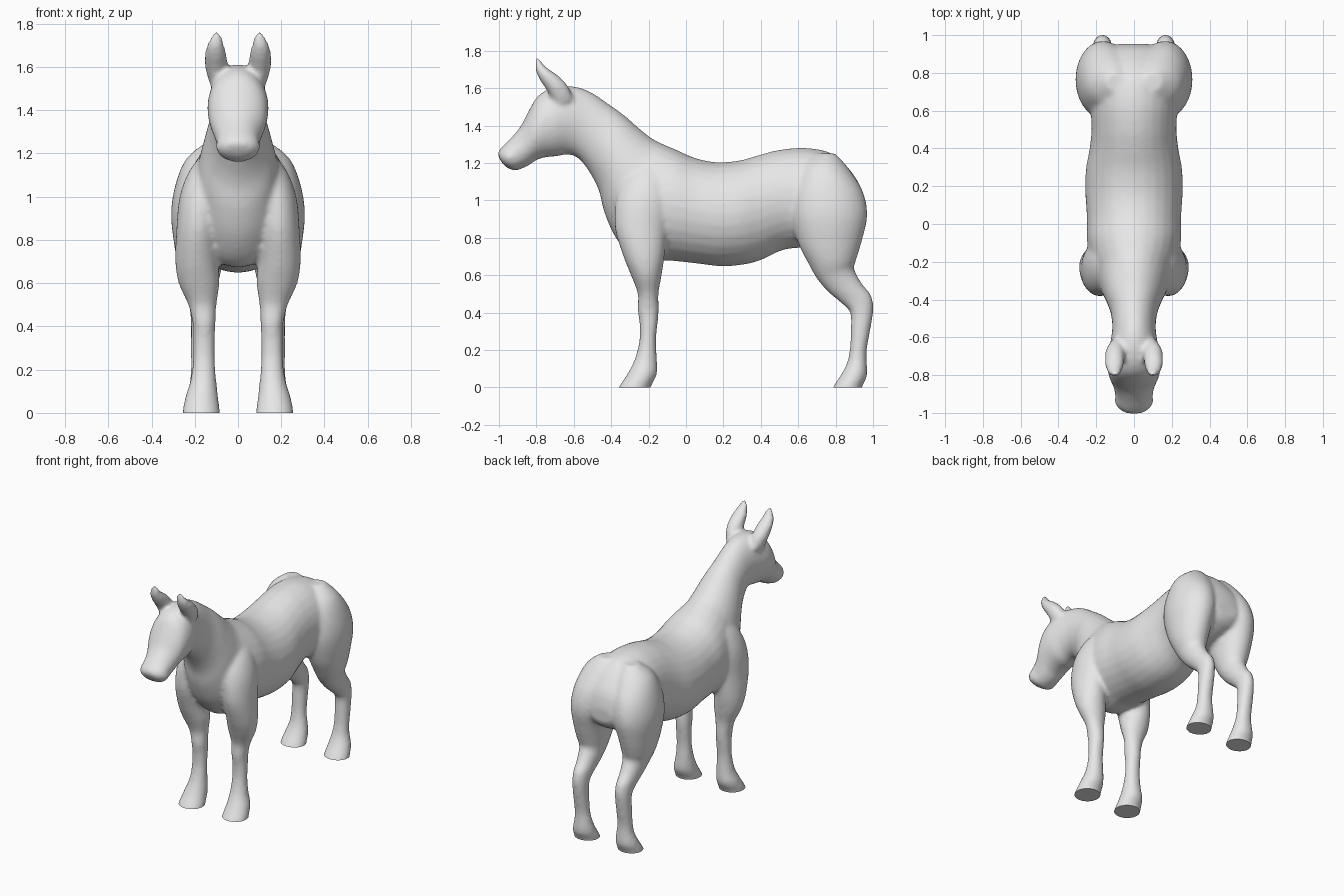
import bpy, bmesh, math
from mathutils import Vector

default_cube = bpy.data.objects.get("Cube")
if default_cube:
    bpy.data.objects.remove(default_cube, do_unlink=True)

SIDES = 28
STEPS = 4


def catmull_rom(a, b, c, d, t):
    """Smooth blend between b and c."""
    return (b * 2 + (c - a) * t + (a * 2 - b * 5 + c * 4 - d) * t**2
            + (b * 3 - a - c * 3 + d) * t**3) / 2


def smooth_rows(rows):
    """Insert extra cross-sections between the given ones."""
    result = []
    last = len(rows) - 1
    for i in range(last):
        picks = [rows[max(0, min(last, k))] for k in range(i - 1, i + 3)]
        for step in range(STEPS):
            t = step / STEPS
            result.append([catmull_rom(*values, t) for values in zip(*picks)])
    result.append(rows[last])
    return result


def loft(bm, rows, side=1):
    """Closed tube of oval rings: centre x, half width, then the two
    side-profile points (y, z) that each ring passes through."""
    rings = []
    for x, width, y1, z1, y2, z2 in smooth_rows(rows):
        middle = Vector((x, (y1 + y2) / 2, (z1 + z2) / 2))
        reach = Vector((0, (y1 - y2) / 2, (z1 - z2) / 2))
        ring = []
        for k in range(SIDES):
            angle = math.tau * k / SIDES
            point = middle + reach * math.sin(angle)
            point.x += width * math.cos(angle)
            point.x *= side
            ring.append(bm.verts.new(point))
        rings.append(ring)
    faces = [bm.faces.new(rings[0]), bm.faces.new(rings[-1])]
    for low, high in zip(rings, rings[1:]):
        for k in range(SIDES):
            n = (k + 1) % SIDES
            faces.append(bm.faces.new((low[k], low[n], high[n], high[k])))
    bmesh.ops.recalc_face_normals(bm, faces=faces)


# Rump, barrel, neck and head: half width, upper point, lower point
spine = [
    (.08, .955, .98, .95, .88),
    (.17, .92, 1.1, .91, .83),
    (.21, .8, 1.24, .8, .78),
    (.23, .65, 1.28, .65, .75),
    (.225, .5, 1.27, .52, .735),
    (.235, .4, 1.245, .4, .68),
    (.255, .28, 1.212, .3, .655),
    (.258, .15, 1.205, .18, .648),
    (.25, .04, 1.23, .05, .663),
    (.25, -.05, 1.27, -.1, .678),
    (.235, -.12, 1.3, -.26, .68),
    (.2, -.18, 1.33, -.37, .79),
    (.175, -.25, 1.385, -.435, .93),
    (.15, -.33, 1.455, -.465, 1.05),
    (.125, -.42, 1.52, -.51, 1.14),
    (.115, -.52, 1.585, -.57, 1.22),
    (.125, -.62, 1.612, -.63, 1.245),
    (.14, -.72, 1.6, -.69, 1.235),
    (.14, -.79, 1.56, -.75, 1.23),
    (.13, -.835, 1.49, -.8, 1.215),
    (.11, -.885, 1.395, -.835, 1.19),
    (.1, -.935, 1.335, -.875, 1.17),
    (.1, -.98, 1.29, -.92, 1.16),
    (.07, -1.004, 1.26, -.965, 1.18),
    (.03, -1.006, 1.24, -.99, 1.21),
]

# Front leg, from below the hoof up to the shoulder blade
front_leg = [
    (.17, .087, -.37, -.04, -.19, -.04),
    (.17, .087, -.36, 0, -.19, 0),
    (.168, .077, -.315, .07, -.155, .07),
    (.16, .06, -.275, .15, -.155, .15),
    (.158, .051, -.25, .25, -.16, .25),
    (.157, .051, -.25, .35, -.15, .35),
    (.157, .054, -.26, .42, -.145, .42),
    (.165, .066, -.258, .5, -.147, .5),
    (.18, .095, -.295, .6, -.13, .6),
    (.19, .1, -.335, .7, -.115, .7),
    (.185, .1, -.38, .85, -.1, .85),
    (.17, .1, -.375, 1, -.08, 1),
    (.14, .085, -.33, 1.12, -.09, 1.12),
    (.11, .05, -.25, 1.2, -.1, 1.2),
]

# Hind leg, from below the hoof up to the haunch
hind_leg = [
    (.17, .087, .775, -.04, .94, -.04),
    (.17, .087, .785, 0, .94, 0),
    (.168, .077, .83, .07, .968, .06),
    (.165, .06, .86, .13, .967, .14),
    (.167, .052, .875, .2, .967, .2),
    (.168, .051, .88, .3, .985, .3),
    (.167, .051, .877, .4, 1.002, .41),
    (.167, .055, .83, .45, .992, .49),
    (.168, .065, .76, .51, .945, .55),
    (.17, .08, .7, .58, .9, .63),
    (.175, .1, .655, .66, .91, .68),
    (.175, .12, .6, .77, .94, .78),
    (.165, .145, .56, .92, .97, .92),
    (.15, .14, .57, 1.06, .945, 1.05),
    (.12, .12, .62, 1.18, .87, 1.17),
    (.1, .05, .7, 1.25, .8, 1.25),
]

# Ear, from inside the skull to the tip
ear = [
    (.09, .04, -.7, 1.5, -.6, 1.54),
    (.1, .052, -.74, 1.58, -.63, 1.61),
    (.103, .051, -.78, 1.64, -.68, 1.665),
    (.104, .042, -.803, 1.69, -.732, 1.7),
    (.1, .028, -.807, 1.735, -.765, 1.73),
    (.1, .012, -.8, 1.765, -.78, 1.76),
]

# Gather all the volumes in one rough mesh
bm = bmesh.new()
loft(bm, [(0,) + row for row in spine])
for side in (1, -1):
    for limb in (front_leg, hind_leg, ear):
        loft(bm, limb, side)
rough = bpy.data.meshes.new("rough_body")
bm.to_mesh(rough)
bm.free()
horse = bpy.data.objects.new("horse_body", rough)
bpy.context.collection.objects.link(horse)

# Fuse the volumes into one skin and soften the joins
fuse = horse.modifiers.new("fuse", 'REMESH')
fuse.mode = 'VOXEL'
fuse.voxel_size = .0125
soften = horse.modifiers.new("soften", 'SMOOTH')
soften.factor = .5
soften.iterations = 10
bpy.context.view_layer.update()
graph = bpy.context.evaluated_depsgraph_get()
skin = bpy.data.meshes.new_from_object(horse.evaluated_get(graph))
skin.name = "horse_body"
horse.modifiers.clear()
horse.data = skin

# Cut the hooves flat at the ground
bm = bmesh.new()
bm.from_mesh(skin)
cut = bmesh.ops.bisect_plane(bm, geom=bm.verts[:] + bm.edges[:] + bm.faces[:],
                             plane_co=(0, 0, 0), plane_no=(0, 0, 1),
                             clear_inner=True)
rim = [e for e in cut["geom_cut"] if isinstance(e, bmesh.types.BMEdge)]
bmesh.ops.holes_fill(bm, edges=rim, sides=0)
bmesh.ops.recalc_face_normals(bm, faces=bm.faces)
bm.to_mesh(skin)
bm.free()

# Plain grey coat
grey = bpy.data.materials.new("plain_grey")
grey.use_nodes = True
colour = (.8, .8, .8, 1)
grey.diffuse_color = colour
grey.node_tree.nodes["Principled BSDF"].inputs["Base Color"].default_value = colour
skin.materials.clear()
skin.materials.append(grey)

bpy.context.view_layer.objects.active = horse
horse.select_set(True)
bpy.ops.object.shade_smooth_by_angle(angle=math.radians(50))
